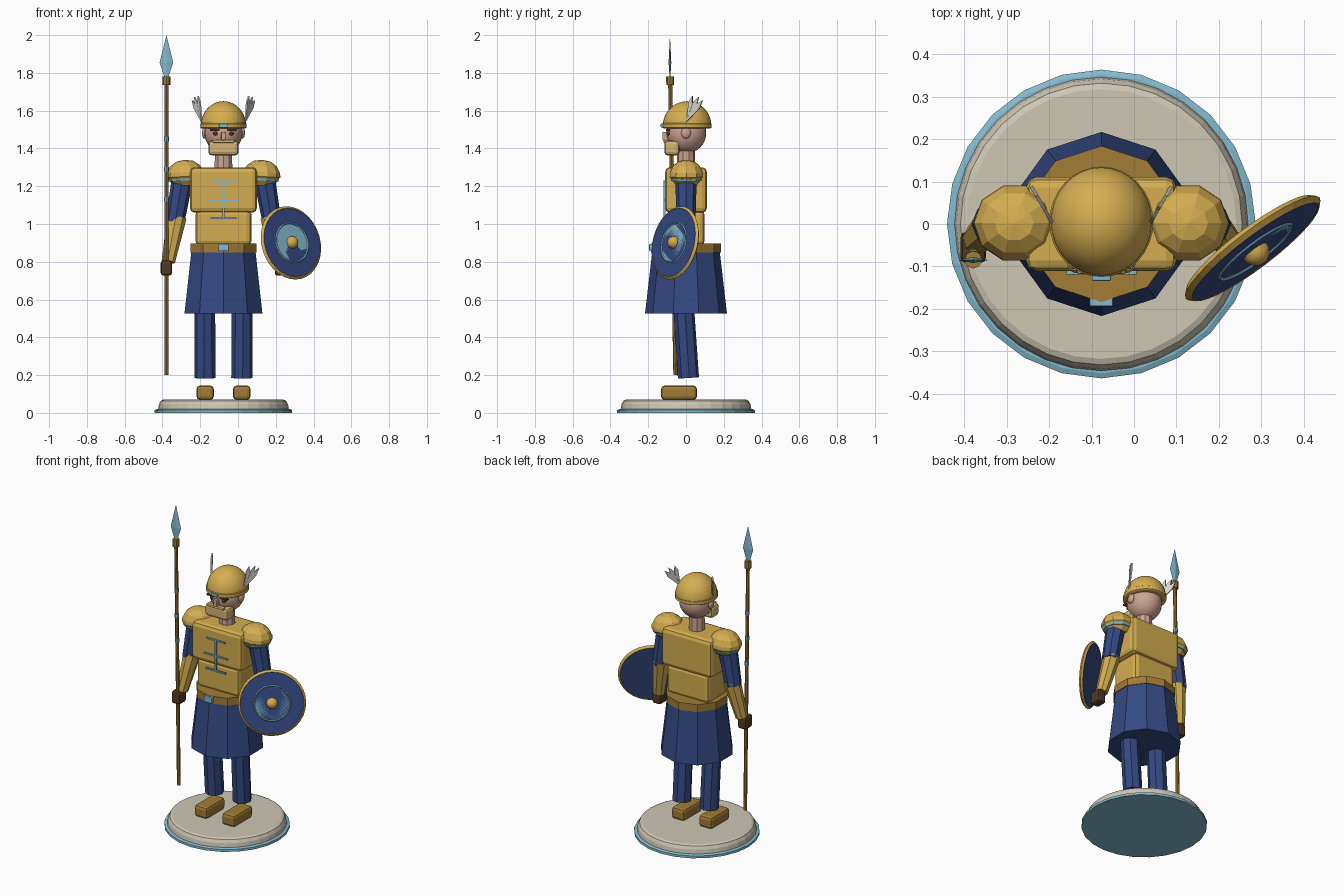
import bpy, bmesh, math
from mathutils import Vector, Matrix

if "Cube" in bpy.data.objects:
    bpy.data.objects.remove(bpy.data.objects["Cube"], do_unlink=True)

CX = -0.077  # body axis


def material(name, rgb):
    m = bpy.data.materials.new(name)
    m.use_nodes = True
    m.diffuse_color = (*rgb, 1)
    m.node_tree.nodes["Principled BSDF"].inputs["Base Color"].default_value = (*rgb, 1)
    return m


GOLD = material("gold", (0.66, 0.42, 0.08))
BRONZE = material("dark gold", (0.36, 0.2, 0.035))
NAVY = material("navy cloth", (0.035, 0.068, 0.23))
ICE = material("pale blue", (0.23, 0.49, 0.62))
CREAM = material("cream stone", (0.62, 0.57, 0.46))
SKIN = material("skin", (0.6, 0.37, 0.28))
BROWN = material("brown leather", (0.085, 0.042, 0.018))
BEARD = material("blond hair", (0.66, 0.46, 0.17))
WHITE = material("feather white", (0.7, 0.68, 0.62))


def finish(name, bm, mat, smooth=False):
    bmesh.ops.recalc_face_normals(bm, faces=bm.faces[:])
    me = bpy.data.meshes.new(name)
    bm.to_mesh(me)
    bm.free()
    me.materials.append(mat)
    ob = bpy.data.objects.new(name, me)
    bpy.context.collection.objects.link(ob)
    if smooth:
        bpy.ops.object.select_all(action="DESELECT")
        ob.select_set(True)
        bpy.context.view_layer.objects.active = ob
        bpy.ops.object.shade_smooth_by_angle(angle=math.radians(40))
    return ob


def lathe(name, profile, n, mat, loc=(CX, 0, 0), axis=(0, 0, 1), scale=(1, 1), smooth=False):
    """Turn (radius, height) points about an axis, closing both ends."""
    bm = bmesh.new()
    rings = []
    for r, z in profile:
        angles = [math.pi / 2 + 2 * math.pi * k / n for k in range(n)]
        rings.append([bm.verts.new((r * math.cos(a) * scale[0], r * math.sin(a) * scale[1], z))
                      for a in angles])
    for lo, hi in zip(rings, rings[1:]):
        for k in range(n):
            bm.faces.new((lo[k], lo[(k + 1) % n], hi[(k + 1) % n], hi[k]))
    bm.faces.new(rings[0])
    bm.faces.new(rings[-1])
    bmesh.ops.remove_doubles(bm, verts=bm.verts[:], dist=1e-5)
    turn = Vector(axis).to_track_quat("Z", "Y").to_matrix().to_4x4()
    if tuple(axis) == (0, 0, 1):
        turn = Matrix()
    bm.transform(Matrix.Translation(loc) @ turn)
    return finish(name, bm, mat, smooth)


def rod(name, a, b, ra, rb, n, mat):
    d = Vector(b) - Vector(a)
    return lathe(name, [(ra, 0), (rb, d.length)], n, mat, a, d.normalized())


def box(name, centre, size, mat, bevel=0.0):
    bm = bmesh.new()
    bmesh.ops.create_cube(bm, size=1)
    bm.transform(Matrix.Translation(centre) @ Matrix.Diagonal((*size, 1)))
    ob = finish(name, bm, mat)
    if bevel:
        mod = ob.modifiers.new("soft edges", "BEVEL")
        mod.width, mod.segments = bevel, 2
    return ob


def plate(name, points, origin, u, v, thick, mat):
    """Flat outline in the plane of u and v, given a thickness."""
    u, v, o = Vector(u), Vector(v), Vector(origin)
    n = u.cross(v).normalized() * thick
    bm = bmesh.new()
    face = bm.faces.new([bm.verts.new(o + u * p + v * q - n / 2) for p, q in points])
    out = bmesh.ops.extrude_face_region(bm, geom=[face])
    bmesh.ops.translate(bm, vec=n, verts=[g for g in out["geom"] if isinstance(g, bmesh.types.BMVert)])
    return finish(name, bm, mat)


def ball(name, centre, radii, mat, seg=24, rings=16):
    bm = bmesh.new()
    bmesh.ops.create_uvsphere(bm, u_segments=seg, v_segments=rings, radius=1)
    bm.transform(Matrix.Translation(centre) @ Matrix.Diagonal((*radii, 1)))
    return finish(name, bm, mat, True)


def ring(name, centre, axis, major, minor, mat, n=32):
    """Band with a square-diamond section around an axis."""
    pts = [(major - minor, 0), (major, -minor), (major + minor, 0), (major, minor), (major - minor, 0)]
    return lathe(name, pts, n, mat, centre, axis)


# Base
lathe("base_trim", [(0.364, 0), (0.364, 0.015), (0.352, 0.02)], 24, ICE)
lathe("base_plinth", [(0.347, 0.015), (0.342, 0.045), (0.332, 0.064), (0.318, 0.07)], 32, CREAM)

# Skirt, belt and buckle
lathe("skirt", [(0.217, 0.525), (0.178, 0.86)], 10, NAVY)
lathe("belt", [(0.184, 0.85), (0.184, 0.897)], 10, BRONZE)
box("buckle", (CX, -0.184, 0.876), (0.055, 0.022, 0.038), ICE, 0.004)

# Torso armour
box("abdomen", (CX, 0, 0.98), (0.296, 0.196, 0.19), GOLD, 0.025)
box("chest", (CX, 0, 1.18), (0.355, 0.222, 0.24), GOLD, 0.025)
box("chest_line_upright", (CX, -0.114, 1.128), (0.01, 0.009, 0.195), ICE)
for z, w in ((1.225, 0.132), (1.125, 0.165), (1.03, 0.137)):
    box("chest_line_cross", (CX, -0.114, z), (w, 0.009, 0.009), ICE)

# Neck and head
lathe("neck", [(0.05, 1.28), (0.046, 1.42)], 10, SKIN)
ball("head", (CX, 0.002, 1.482), (0.1, 0.105, 0.107), SKIN)
box("nose", (CX, -0.108, 1.465), (0.024, 0.034, 0.045), SKIN, 0.006)
box("beard", (CX, -0.075, 1.402), (0.16, 0.08, 0.078), BEARD, 0.018)
box("moustache", (CX, -0.105, 1.437), (0.115, 0.026, 0.016), BEARD, 0.005)

# Helmet: dome, rim and gem
dome = [(0.126 * math.cos(t), 0.13 * math.sin(t)) for t in [math.pi / 2 * i / 10 for i in range(11)]]
lathe("helmet_dome", dome, 32, GOLD, (CX, 0.006, 1.52), scale=(0.95, 1.02), smooth=True)
lathe("helmet_rim", [(0.121, 1.505), (0.129, 1.51), (0.129, 1.53), (0.122, 1.536)], 32, GOLD,
      (CX, 0.005, 0), scale=(0.95, 1.01))
box("helmet_gem", (CX, -0.127, 1.521), (0.045, 0.014, 0.02), ICE, 0.003)

# Paired parts
for side, s in (("right", -1), ("left", 1)):
    def at(x, y, z):
        return (CX + s * x, y, z)

    box(side + "_boot", at(0.097, -0.037, 0.107), (0.092, 0.19, 0.075), BRONZE, 0.018)
    rod(side + "_leg", at(0.097, 0.013, 0.185), at(0.1, -0.022, 0.7), 0.056, 0.055, 8, NAVY)

    # Face details
    box(side + "_brow", at(0.045, -0.096, 1.497), (0.05, 0.02, 0.01), BROWN)
    ball(side + "_eye", at(0.042, -0.093, 1.479), (0.013, 0.01, 0.01), BROWN, 12, 8)
    ball(side + "_ear", at(0.1, 0, 1.482), (0.014, 0.026, 0.03), SKIN, 12, 8)

    # Helmet wing
    for tip_u, tip_v in ((0.037, 0.138), (0.075, 0.132), (0.1, 0.115)):
        tip = Vector((tip_u, tip_v))
        across = Vector((tip_v, -tip_u)).normalized() * 0.013
        kite = [Vector((0, 0)), tip * 0.7 + across, tip, tip * 0.75 - across]
        plate(side + "_wing_feather", kite, at(0.115, 0.002, 1.54),
              (s * 0.5, 0.866, 0), (0, 0, 1), 0.008, WHITE)

    # Shoulder guard
    tilt = Vector((s * 0.06, 0, 1)).normalized()
    centre = at(0.2, 0.002, 1.24)
    shell = [(0.088, 0), (0.099, 0.012), (0.096, 0.035), (0.078, 0.068), (0.045, 0.092), (0, 0.1)]
    lathe(side + "_shoulder_guard", shell, 10, GOLD, centre, tilt, (0.94, 1.02))
    lathe(side + "_shoulder_trim", [(0.09, -0.01), (0.093, 0.002)], 10, ICE, centre, tilt, (0.94, 1.02))
    lathe(side + "_shoulder_under", [(0.06, -0.036), (0.085, -0.008)], 10, GOLD, centre, tilt, (0.94, 1.02))

    # Arm
    rod(side + "_upper_arm", at(0.215, 0.0, 1.25), at(0.257, 0.0, 1.01), 0.057, 0.05, 8, NAVY)
    rod(side + "_forearm", at(0.247, 0.002, 1.035), at(0.292, -0.035, 0.8), 0.052, 0.036, 8, GOLD)
    box(side + "_hand", at(0.302, -0.055, 0.767), (0.06, 0.075, 0.08), BROWN, 0.014)

# Spear, leaning slightly forward
foot, head = Vector((-0.379, -0.056, 0.2)), Vector((-0.379, -0.084, 1.775))


def on_spear(z):
    return foot.lerp(head, (z - foot.z) / (head.z - foot.z))


rod("spear_shaft", foot, head, 0.011, 0.011, 8, BRONZE)
rod("spear_collar", on_spear(1.735), on_spear(1.78), 0.021, 0.021, 8, BRONZE)
for z in (1.13, 1.29, 1.45):
    rod("spear_band", on_spear(z - 0.012), on_spear(z + 0.012), 0.0135, 0.0135, 8, ICE)
lathe("spear_blade", [(0.008, 1.77), (0.036, 1.855), (0, 2.0)], 4, ICE,
      (-0.379, -0.085, 0), scale=(1, 0.2))

# Round shield on the left arm
facing = Vector((0.59, -0.78, 0.2)).normalized()
mid = Vector((0.28, -0.057, 0.9))
lathe("shield_face", [(0.185, -0.01), (0.185, 0.01)], 32, NAVY, mid, facing)
ring("shield_rim", mid, facing, 0.186, 0.012, GOLD)
ring("shield_inlay", mid + facing * 0.01, facing, 0.105, 0.005, ICE)
boss = [(0.034, 0), (0.032, 0.014), (0.023, 0.027), (0.012, 0.034), (0, 0.036)]
lathe("shield_boss", boss, 16, GOLD, mid + facing * 0.008, facing, smooth=True)
